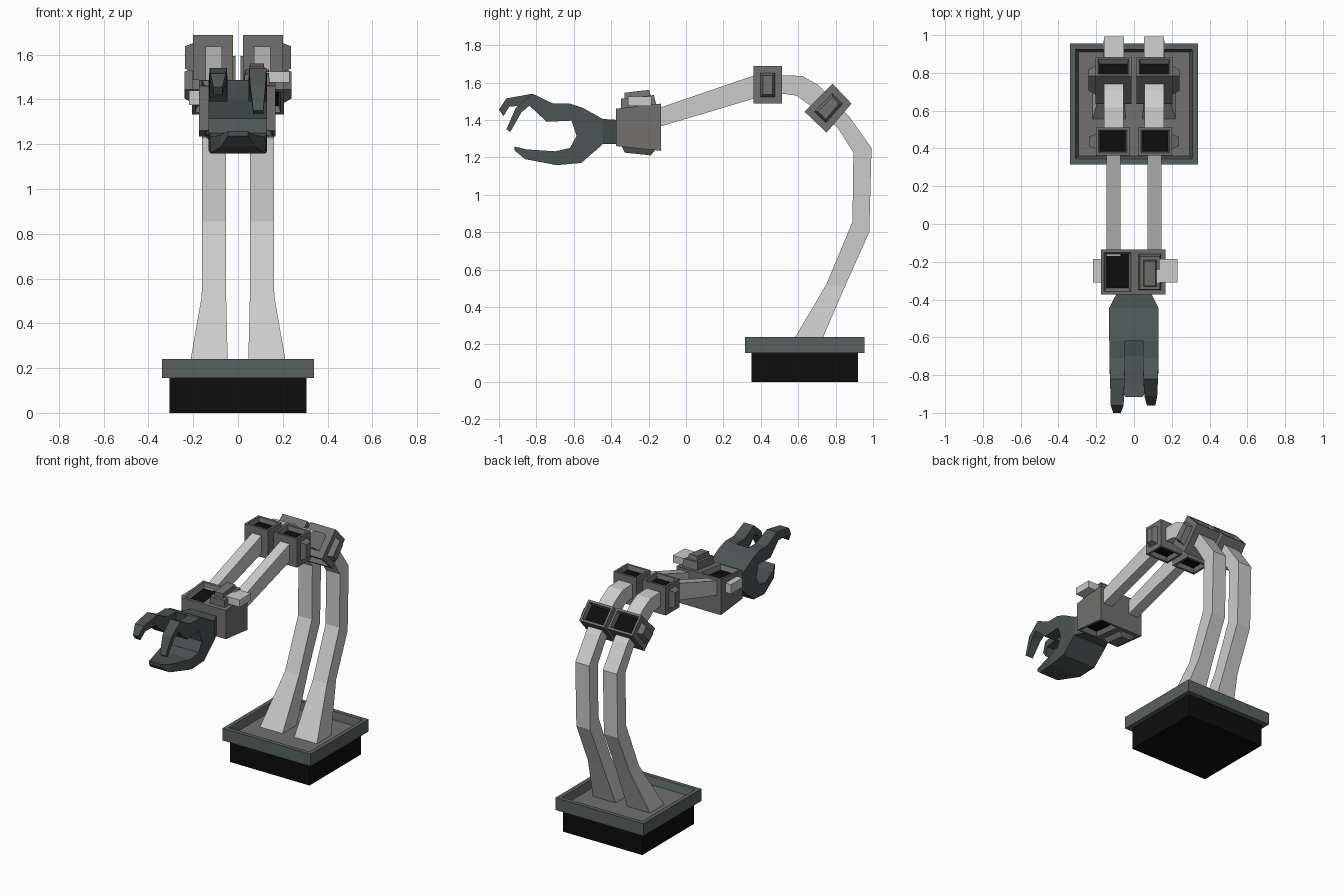
import bpy, bmesh
from mathutils import Vector

if "Cube" in bpy.data.objects:
    bpy.data.objects.remove(bpy.data.objects["Cube"])


def material(name, *rgb):
    m = bpy.data.materials.new(name)
    m.diffuse_color = (*rgb, 1)
    m.use_nodes = True
    m.node_tree.nodes["Principled BSDF"].inputs["Base Color"].default_value = m.diffuse_color
    return m


BLACK = material("black", 0.004, 0.004, 0.004)
SLATE = material("slate", 0.10, 0.12, 0.12)
CLAW = material("claw_slate", 0.075, 0.09, 0.09)
GREY = material("mid_grey", 0.17, 0.165, 0.16)
LIGHT = material("light_grey", 0.55, 0.55, 0.55)


def loft(name, rings, mat, mirror=False):
    """Skin a closed solid through matching rings of points."""
    bm = bmesh.new()
    vs = [[bm.verts.new(p) for p in r] for r in rings]
    n = len(rings[0])
    for a, b in zip(vs, vs[1:]):
        for i in range(n):
            j = (i + 1) % n
            bm.faces.new((a[i], a[j], b[j], b[i]))
    bm.faces.new(vs[0])
    bm.faces.new(vs[-1])
    bmesh.ops.recalc_face_normals(bm, faces=bm.faces)
    me = bpy.data.meshes.new(name)
    bm.to_mesh(me)
    bm.free()
    ob = bpy.data.objects.new(name, me)
    bpy.context.collection.objects.link(ob)
    me.materials.append(mat)
    if mirror:
        ob.modifiers.new("mirror", 'MIRROR').use_mirror_merge = False
    return ob


def bar(y_z_a, y_z_b, x0, x1):
    """Four-sided ring between two side-view points."""
    return [(x0, *y_z_a), (x1, *y_z_a), (x1, *y_z_b), (x0, *y_z_b)]


def prism(name, profile, xs, mat, mirror=False):
    """Side-view profile pushed across the given x stations."""
    return loft(name, [[(x, y, z) for y, z in profile] for x in xs], mat, mirror)


def box(name, x0, x1, y0, y1, z0, z1, mat):
    return prism(name, [(y0, z0), (y1, z0), (y1, z1), (y0, z1)], (x0, x1), mat)


def feature(ob, direction, steps, floor=None):
    """Inset the outermost face in a direction by (thickness, depth) steps."""
    bm = bmesh.new()
    bm.from_mesh(ob.data)
    bm.normal_update()
    d = Vector(direction)
    f = max(bm.faces, key=lambda f: f.calc_center_median().dot(d))
    for t, depth in steps:
        bmesh.ops.inset_individual(bm, faces=[f], thickness=t, depth=depth,
                                   use_even_offset=True)
    if floor:
        ob.data.materials.append(floor)
        f.material_index = len(ob.data.materials) - 1
    bm.to_mesh(ob.data)
    bm.free()


RECESS = [(0.015, 0), (0.008, -0.03)]
BOSS = [(0.036, 0), (0.014, 0.035)]

# Base with a sunken tray
box("base_plinth", -0.307, 0.307, 0.35, 0.92, 0, 0.155, BLACK)
tray = box("base_tray", -0.34, 0.34, 0.315, 0.955, 0.155, 0.24, SLATE)
feature(tray, (0, 0, 1), [(0.03, 0), (0.015, -0.05)], GREY)

# Twin bent lower arms
loft("lower_arm", [
    bar((0.555, 0.19), (0.712, 0.19), 0.045, 0.22),
    bar((0.75, 0.52), (0.85, 0.51), 0.053, 0.162),
    bar((0.89, 0.855), (0.98, 0.80), 0.053, 0.16),
    bar((0.895, 1.225), (0.992, 1.25), 0.053, 0.16),
    bar((0.81, 1.36), (0.875, 1.415), 0.053, 0.16),
    bar((0.66, 1.48), (0.71, 1.585), 0.055, 0.16),
    bar((0.59, 1.53), (0.62, 1.635), 0.055, 0.16),
    bar((0.48, 1.545), (0.48, 1.64), 0.055, 0.16)], LIGHT, True)

# Elbow joint housings
elbow = prism("tilted_elbow_joint",
              [(0.783, 1.594), (0.885, 1.487), (0.751, 1.332), (0.634, 1.444)],
              (0.012, 0.205), GREY, True)
feature(elbow, (0, 1, 1), RECESS, BLACK)
feature(elbow, (0, -1, -1), RECESS, BLACK)
feature(elbow, (10, 0, 0), BOSS)
joint = prism("upright_elbow_joint",
              [(0.362, 1.487), (0.512, 1.487), (0.512, 1.687), (0.362, 1.687)],
              (0.022, 0.202), GREY, True)
feature(joint, (0, 0, 1), RECESS, BLACK)
feature(joint, (0, 0, -1), RECESS, BLACK)
feature(joint, (10, 0, 0), BOSS)

# Forearm rods
loft("forearm", [bar((0.40, 1.65), (0.40, 1.525), 0.072, 0.145),
                 bar((-0.17, 1.455), (-0.17, 1.355), 0.072, 0.145)], LIGHT, True)

# Wrist block, split in two halves with recess and raised cap on top and bottom
wrist = prism("wrist_block",
              [(-0.373, 1.26), (-0.135, 1.235), (-0.135, 1.487), (-0.373, 1.46)],
              (-0.175, 0, 0.168), GREY)
feature(wrist, (-0.1, 0, 1), [(0.015, 0), (0.015, -0.03)], BLACK)
feature(wrist, (0.1, 0, -1), [(0.015, 0), (0.015, -0.03)], BLACK)
feature(wrist, (0.1, 0, 1), [(0.025, 0), (0.006, 0.05), (0.018, 0), (0.004, 0.03)])
feature(wrist, (-0.3, 0, -1), [(0.03, 0), (0.02, 0.03)])
box("wrist_side_tab_right", 0.12, 0.23, -0.31, -0.185, 1.475, 1.525, LIGHT)
box("wrist_side_tab_left", -0.218, -0.16, -0.31, -0.185, 1.375, 1.44, LIGHT)

# Claw: neck, palm, lower thumb and two hooked fingers
loft("claw_neck", [bar((-0.365, 1.40), (-0.365, 1.27), -0.09, 0.09),
                   bar((-0.445, 1.405), (-0.445, 1.27), -0.132, 0.13)], CLAW)
prism("claw_palm", [(-0.445, 1.405), (-0.553, 1.465), (-0.62, 1.487),
                    (-0.612, 1.396), (-0.585, 1.315), (-0.62, 1.25),
                    (-0.56, 1.17), (-0.445, 1.27)], (-0.132, 0.13), CLAW)
loft("claw_thumb", [bar((y0, z0), (y1, z1), -w, w) for y0, z0, y1, z1, w in (
    (-0.62, 1.25, -0.56, 1.17, 0.13),
    (-0.70, 1.232, -0.69, 1.158, 0.123),
    (-0.85, 1.242, -0.86, 1.19, 0.075),
    (-0.917, 1.258, -0.917, 1.237, 0.045))], CLAW)


def finger(name, side, hook):
    knuckle = [(-0.62, 1.487, -0.612, 1.396, 0.047, 0.13),
               (-0.71, 1.487, -0.745, 1.39, 0.047, 0.13),
               (-0.82, 1.54, -0.837, 1.476, 0.05, 0.127)]
    loft(name, [bar((a, b), (c, d), side * x0, side * x1)
                for a, b, c, d, x0, x1 in knuckle + hook], CLAW)


finger("claw_finger_right", 1, [(-0.91, 1.465, -0.88, 1.44, 0.055, 0.123),
                                (-0.96, 1.35, -0.94, 1.335, 0.068, 0.113)])
finger("claw_finger_left", -1, [(-0.96, 1.515, -0.944, 1.472, 0.055, 0.123),
                                (-1.0, 1.455, -0.976, 1.42, 0.07, 0.11)])
